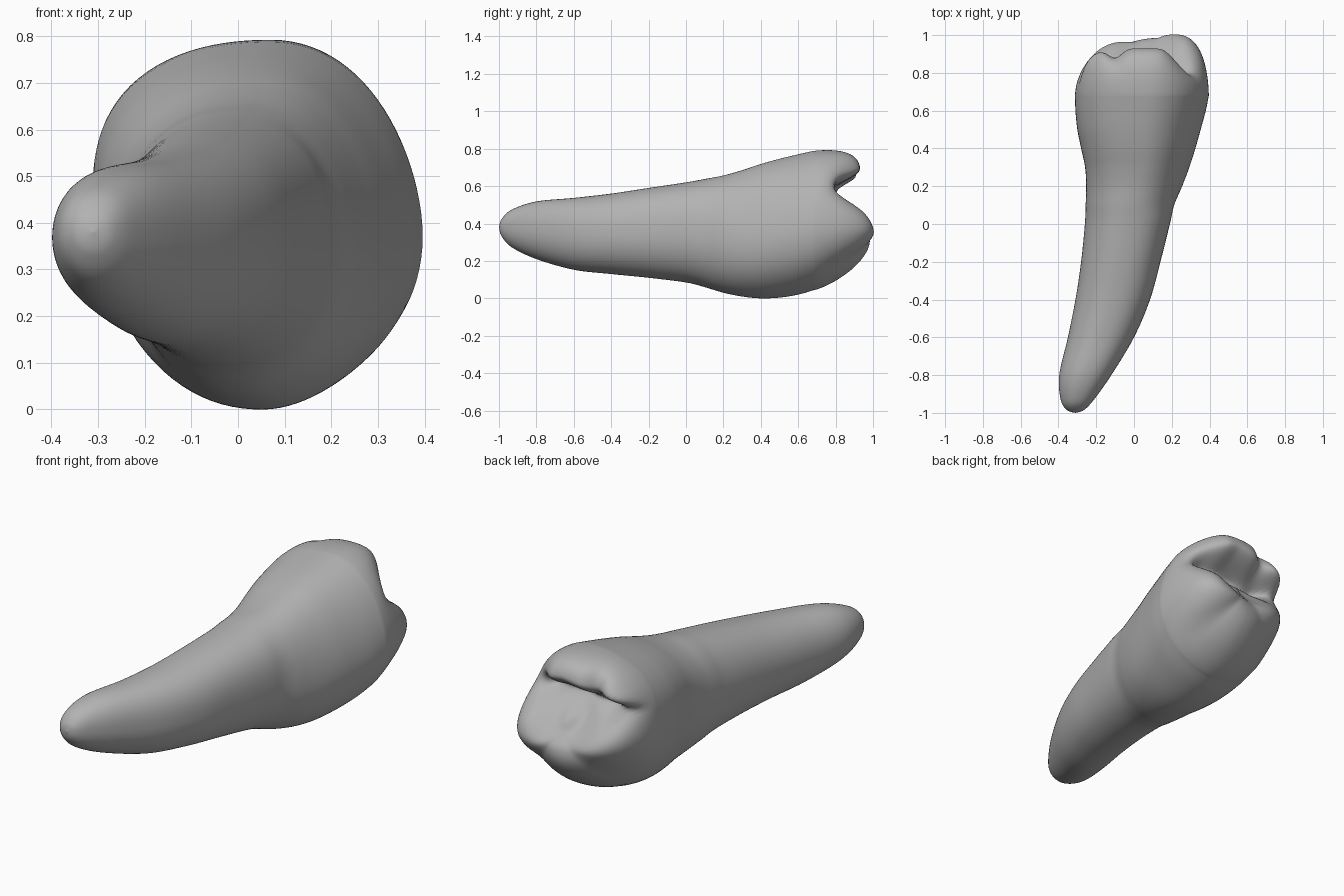
import bpy, bmesh
from math import sin, cos, pi, exp
from mathutils import Vector

default_cube = bpy.data.objects.get("Cube")
if default_cube:
    bpy.data.objects.remove(default_cube, do_unlink=True)

SIDES = 96
STEPS = 7
CAP_RINGS = 44

# Stations along the tooth: y, left edge, right edge, underside, upper side
stations = [Vector(s) for s in (
    (-1, -.31, -.31, .38, .38),
    (-.985, -.355, -.265, .33, .425),
    (-.93, -.388, -.212, .272, .475),
    (-.8, -.396, -.12, .21, .518),
    (-.6, -.35, 0, .153, .537),
    (-.4, -.31, .085, .13, .56),
    (-.2, -.28, .14, .11, .59),
    (0, -.26, .19, .085, .62),
    (.1, -.256, .213, .06, .638),
    (.2, -.253, .255, .03, .657),
    (.3, -.259, .293, .01, .685),
    (.4, -.28, .325, 0, .718),
    (.5, -.3, .353, .004, .746),
    (.6, -.31, .38, .02, .77),
    (.68, -.312, .396, .043, .788),
)]


def smooth(t):
    t = max(0, min(1, t))
    return t * t * (3 - 2 * t)


def spline(i, t):
    """Smooth curve through the stations."""
    last = len(stations) - 1
    a, b, c, d = (stations[max(0, min(last, i + k))] for k in (-1, 0, 1, 2))
    return b + (c - a) * (t / 2) + (a * 2 - b * 5 + c * 4 - d) * (t * t / 2) \
        + (b * 3 - a - c * 3 + d) * (t ** 3 / 2)


def outline(station):
    """Rounded section whose corners are fuller or leaner in each quadrant."""
    y, x0, x1, z0, z1 = station
    crown = smooth(y / .35)
    middle = Vector(((x0 + x1) / 2 + .03 * crown, y, (z0 + z1) / 2))
    ring = []
    for k in range(SIDES):
        c, s = cos(2 * pi * k / SIDES), sin(2 * pi * k / SIDES)
        if s >= 0:
            root_n, crown_n = (2.4, 1.95) if c >= 0 else (2.1, 2.3)
        else:
            root_n, crown_n = (2.1, 1.93) if c >= 0 else (2, 2.1)
        n = root_n + (crown_n - root_n) * crown
        r = (abs(c) ** n + abs(s) ** n) ** (-1 / n)
        width = x1 - middle.x if c >= 0 else middle.x - x0
        tilt = -.045 * crown * c ** 3
        ring.append(middle + Vector((c * r * width, 0, s * r * (z1 - z0) / 2 + tilt)))
    return middle, ring


def bump(x, z, cx, cz, size):
    return exp(-((x - cx) ** 2 + (z - cz) ** 2) / size ** 2)


def chewing_height(x, z):
    """Two cusps split by a wavy groove, with pits and soft mounds."""
    lower = .215 * smooth((.62 - z) / .28) * (1 - 2.6 * (x - .13) ** 2)
    strength = .14 - .05 * bump(x, 0, -.1, 0, .05) - .11 * smooth((x - .13) / .18)
    upper = strength * smooth((z - .56) / (.15 - .18 * abs(x - .08)))
    groove = .04 * exp(-abs(z - .575 - .015 * sin(x * 12)) / .04)
    groove *= smooth((x + .24) / .12) * smooth((.32 - x) / .12)
    pits = .03 * bump(x, z, -.13, .55, .06) + .03 * bump(x, z, .22, .58, .06)
    basin = .075 * bump(x, z, .04, .45, .12)
    mounds = .04 * bump(x, z, .07, .47, .05) + .03 * bump(x, z, .27, .47, .08)
    return .122 + lower + upper - groove - pits - basin + mounds


# Root and crown walls
rings = []
for i in range(len(stations) - 1):
    rings += [outline(spline(i, t / STEPS))[1] for t in range(STEPS)]
middle, rim = outline(stations[-1])
rings.append(rim)

# Chewing surface: crisp shoulder above, long rounded shoulder below
for k in range(1, CAP_RINGS + 1):
    r = cos(k / CAP_RINGS * pi / 2)
    ring = []
    for j, p in enumerate(rim):
        s = sin(2 * pi * j / SIDES)
        soft = smooth((.35 - s) / 1.15)
        rise = max(0, 1 - r ** (8 - 5.8 * soft)) ** (.5 + .3 * soft)
        q = middle.lerp(p, r * (1 + .08 * rise * smooth(s)))
        q.y += chewing_height(q.x, q.z) * rise
        ring.append(q)
    rings.append(ring)

bm = bmesh.new()
rows = [[bm.verts.new(p) for p in ring] for ring in rings]
for a, b in zip(rows, rows[1:]):
    for k in range(SIDES):
        n = (k + 1) % SIDES
        bm.faces.new((a[k], a[n], b[n], b[k]))
bmesh.ops.remove_doubles(bm, verts=bm.verts, dist=.00002)
bmesh.ops.recalc_face_normals(bm, faces=bm.faces)
for face in bm.faces:
    face.smooth = True
mesh = bpy.data.meshes.new("tooth")
bm.to_mesh(mesh)
bm.free()

# Plain grey colour
grey = bpy.data.materials.new("plain grey")
grey.use_nodes = True
colour = (.45, .45, .45, 1)
grey.diffuse_color = colour
grey.node_tree.nodes["Principled BSDF"].inputs["Base Color"].default_value = colour
mesh.materials.append(grey)

tooth = bpy.data.objects.new("tooth", mesh)
bpy.context.collection.objects.link(tooth)
